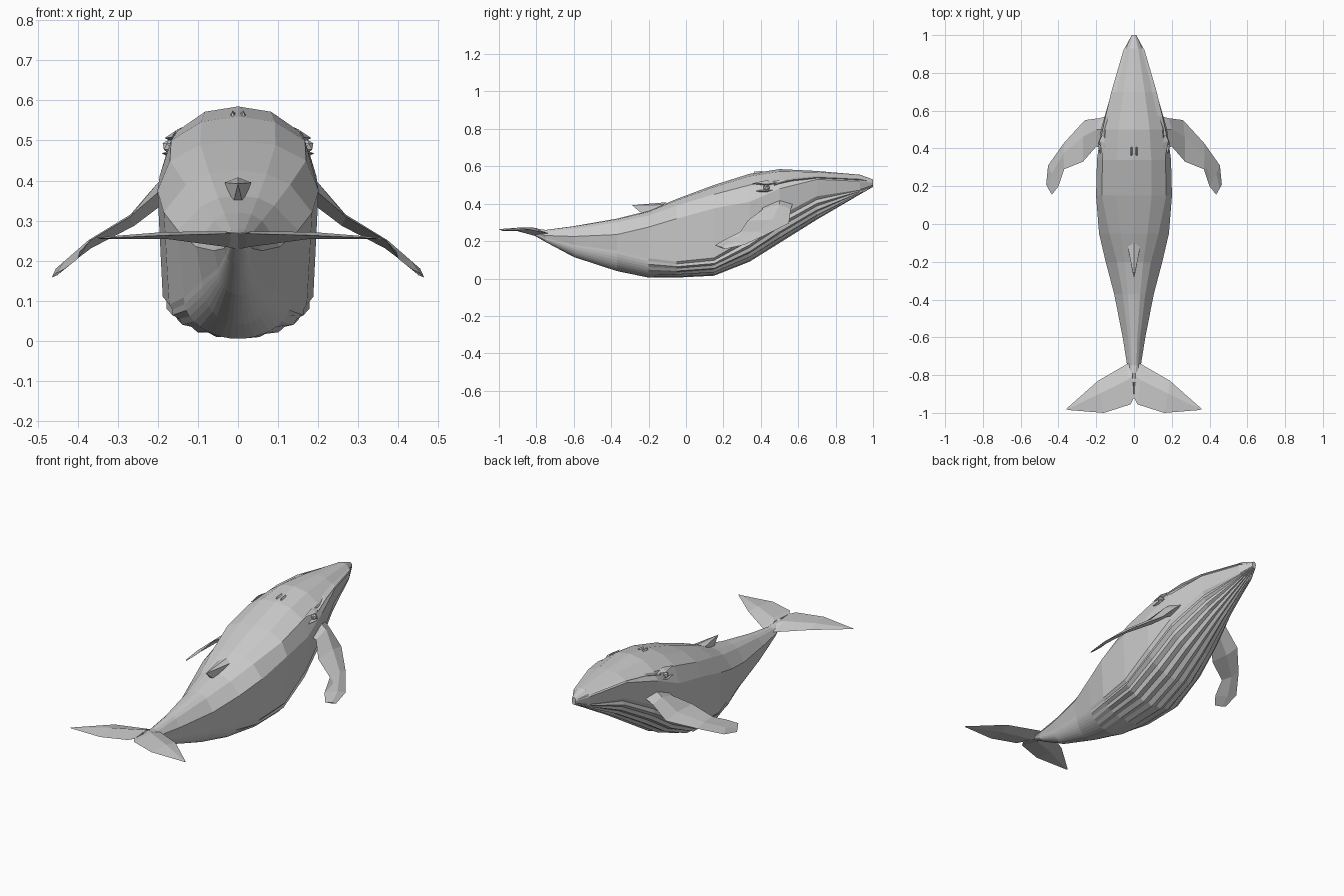
import bpy, bmesh, math
from mathutils import Vector


def make(name, rings, closed=True):
    """Bridge a list of equal vertex rings and cap both ends."""
    bm = bmesh.new()
    vs = [[bm.verts.new(p) for p in r] for r in rings]
    n = len(rings[0])
    for a, b in zip(vs, vs[1:]):
        for i in range(n):
            j = (i + 1) % n
            bm.faces.new((a[i], a[j], b[j], b[i]))
    if closed:
        bm.faces.new(vs[0][::-1])
        bm.faces.new(vs[-1])
    return finish(name, bm)


def finish(name, bm):
    bmesh.ops.remove_doubles(bm, verts=bm.verts, dist=0.0002)
    bmesh.ops.recalc_face_normals(bm, faces=bm.faces)
    me = bpy.data.meshes.new(name)
    bm.to_mesh(me)
    bm.free()
    ob = bpy.data.objects.new(name, me)
    bpy.context.collection.objects.link(ob)
    return ob


def mirror(ob):
    ob.modifiers.new("mirror", 'MIRROR').use_mirror_merge = False


def hull(name, pts):
    bm = bmesh.new()
    for p in pts:
        bm.verts.new(p)
    bmesh.ops.convex_hull(bm, input=bm.verts)
    return finish(name, bm)


# Body stations: y, top z, shoulder (z, x), widest (z, x), keel (z, x), bottom z, groove depth
stations = [
    (1.00, .530, .522, .010, .512, .012, .500, .010, .490, 0),
    (.93, .555, .535, .040, .520, .050, .475, .042, .450, .005),
    (.70, .575, .545, .103, .530, .118, .440, .108, .315, .010),
    (.50, .585, .525, .150, .480, .175, .335, .166, .190, .012),
    (.34, .560, .500, .167, .410, .196, .220, .186, .090, .012),
    (.15, .500, .450, .170, .375, .201, .110, .188, .015, .011),
    (-.05, .425, .390, .130, .320, .185, .090, .172, .005, .007),
    (-.20, .362, .337, .090, .275, .150, .108, .135, .005, 0),
    (-.37, .320, .300, .060, .235, .105, .150, .090, .040, 0),
    (-.60, .280, .265, .032, .225, .060, .180, .050, .115, 0),
    (-.75, .260, .250, .022, .230, .036, .215, .030, .195, 0),
    (-.84, .272, .266, .015, .260, .020, .254, .015, .246, 0),
]
PLEATS = 10


def section(y, zt, zs, xs, zw, xw, zk, xk, zb, g):
    half = [(xs * .55, zt - .22 * (zt - zs)), (xs, zs), (xw, zw), (xk, zk)]
    for i in range(1, PLEATS):
        a = math.pi / 2 * i / PLEATS
        s = g if i % 2 else 0
        half.append(((xk - min(s, xk * .3)) * math.cos(a), zk - (zk - zb - s) * math.sin(a)))
    loop = [(0, zt)] + half + [(0, zb)] + [(-x, z) for x, z in reversed(half)]
    return [(x, y, z) for x, z in loop]


make("body", [section(*s) for s in stations])


def blade(name, pairs, thick):
    """Thin lens-section blade between leading and trailing edge points."""
    rings = []
    for (a, b), t in zip(pairs, thick):
        a, b = Vector(a), Vector(b)
        m = a.lerp(b, .4)
        up = Vector((.35, 0, 1)) * t
        rings.append([a, m + up, b, m - up])
    ob = make(name, rings)
    mirror(ob)
    return ob


# Pectoral flippers, leading / trailing edges from root to tip
blade("flipper", [
    ((.145, .57, .40), (.16, .40, .385)),
    ((.185, .56, .37), (.20, .41, .37)),
    ((.26, .55, .295), (.27, .33, .31)),
    ((.37, .43, .235), (.37, .29, .25)),
    ((.455, .31, .18), (.40, .20, .205)),
    ((.465, .21, .158), (.435, .155, .178)),
], [.03, .025, .014, .01, .007, .003])

# Tail flukes, centre to tip
blade("tail_fluke", [
    ((0, -.72, .235), (0, -.92, .268)),
    ((.035, -.74, .243), (.018, -.955, .268)),
    ((.19, -.83, .262), (.16, -1.0, .264)),
    ((.36, -.98, .256), (.345, -.985, .256)),
], [.022, .02, .009, .002])

# Backswept dorsal fin
hull("dorsal_fin", [(-.033, -.12, .395), (.033, -.12, .395), (0, -.10, .408),
                    (0, -.288, .392), (-.012, -.23, .342), (.012, -.23, .342)])

# Lip fold running from the snout back to the eye
path = [(.012, .99, .517), (.05, .92, .531), (.112, .70, .541), (.142, .57, .528), (.166, .47, .502)]
rings = []
for (x, y, z), t in zip(path, (.004, .006, .008, .009, .007)):
    rings.append([(x - 2 * t, y, z + t), (x + t, y, z), (x - t, y, z - t)])
mirror(make("lip_fold", rings))

# Eye with brow ridge and lower lid
bm = bmesh.new()
bmesh.ops.create_icosphere(bm, subdivisions=1, radius=.018)
for v in bm.verts:
    v.co += Vector((.172, .43, .485))
mirror(finish("eye", bm))
mirror(hull("eye_brow", [(.16, .49, .512), (.183, .44, .506), (.165, .35, .508),
                         (.155, .43, .525), (.16, .43, .495)]))
mirror(hull("eye_lid", [(.168, .48, .475), (.19, .43, .468), (.18, .37, .468),
                        (.165, .43, .455), (.16, .43, .48)]))

# Twin blowhole ridges
mirror(hull("blowhole", [(.004, .40, .565), (.022, .40, .56), (.008, .36, .558), (.02, .36, .552),
                         (.013, .41, .575), (.014, .365, .572)]))
